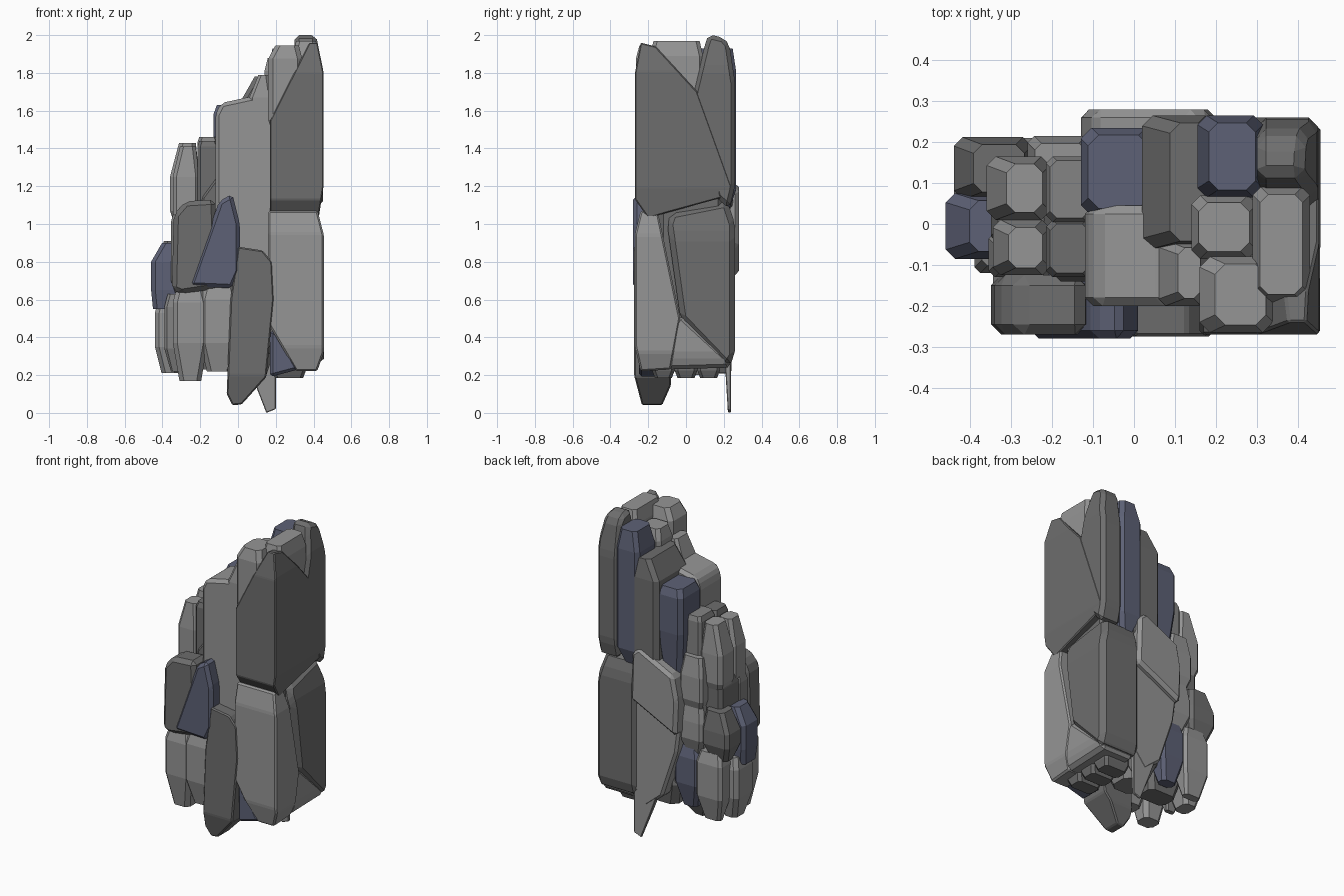
import bpy, bmesh


def paint(name, r, g, b):
    m = bpy.data.materials.new(name)
    m.diffuse_color = (r, g, b, 1)
    return m


blue = paint("slate_blue", 0.11, 0.12, 0.18)
light = paint("light_stone", 0.3, 0.3, 0.3)
mid = paint("mid_stone", 0.23, 0.23, 0.23)
dark = paint("dark_stone", 0.155, 0.155, 0.155)


def finish(bm, name, tint):
    bmesh.ops.recalc_face_normals(bm, faces=bm.faces)
    me = bpy.data.meshes.new(name)
    bm.to_mesh(me)
    bm.free()
    ob = bpy.data.objects.new(name, me)
    bpy.context.collection.objects.link(ob)
    me.materials.append(tint)
    return ob


def slab(name, axis, lo, hi, pts, bevel, tint, cuts=()):
    """Chipped slab: outline (u, z) extruded along y (u = x) or x (u = y).
    Each cut (point, normal) shears off the stone on the normal's side."""
    bm = bmesh.new()
    ends = []
    for d in (lo, hi):
        ends.append([bm.verts.new((u, d, z) if axis == 'y' else (d, u, z)) for u, z in pts])
        bm.faces.new(ends[-1])
    n = len(pts)
    for i in range(n):
        j = (i + 1) % n
        bm.faces.new((ends[0][i], ends[0][j], ends[1][j], ends[1][i]))
    for co, no in cuts:
        bmesh.ops.bisect_plane(bm, geom=bm.verts[:] + bm.edges[:] + bm.faces[:],
                               plane_co=co, plane_no=no, clear_outer=True)
        bmesh.ops.holes_fill(bm, edges=[e for e in bm.edges if e.is_boundary], sides=0)
    ob = finish(bm, name, tint)
    mod = ob.modifiers.new("chipped_edges", 'BEVEL')
    mod.width = bevel
    mod.segments = 1
    mod.limit_method = 'NONE'


def rock(name, x, y, z, tint, low=0.035, high=0.018, cap=0.07, foot=0.1, west=0.0):
    """Upright eight-sided rock, narrowed by low / high at its ends;
    west slopes the top of the -x side further in."""
    bm = bmesh.new()
    c = min(x[1] - x[0], y[1] - y[0]) * 0.14
    rings = []
    for h, s, w in ((z[0], low, 0), (z[0] + foot, 0, 0), (z[1] - cap, 0, 0), (z[1], high, west)):
        a, b, p, q = x[0] + s + w, x[1] - s, y[0] + s, y[1] - s
        k = min(c, (b - a) * 0.3, (q - p) * 0.3)
        ring = [(a + k, p), (b - k, p), (b, p + k), (b, q - k),
                (b - k, q), (a + k, q), (a, q - k), (a, p + k)]
        rings.append([bm.verts.new((u, v, h)) for u, v in ring])
    bm.faces.new(rings[0])
    bm.faces.new(rings[-1])
    for r, t in zip(rings, rings[1:]):
        for i in range(8):
            bm.faces.new((r[i], r[(i + 1) % 8], t[(i + 1) % 8], t[i]))
    finish(bm, name, tint)


# Right wall, upper half
top_cut = ((0.45, 0, 1.82), (0.97, 0, 0.2))
slab("upper_wall_front", 'x', 0.17, 0.452,
     [(-0.27, 1.13), (-0.2, 1.03), (-0.1, 1.06), (0.23, 1.15), (0.24, 1.2), (0.06, 1.7),
      (-0.16, 1.94), (-0.24, 1.96), (-0.27, 1.8)], 0.025, dark,
     [top_cut, ((0.17, 0, 1.55), (-0.89, 0, 0.45)), ((0.43, 0, 1.05), (0.98, 0, -0.15))])
slab("upper_wall_back", 'x', 0.3, 0.45,
     [(0.035, 1.68), (0.1, 1.95), (0.12, 2.005), (0.2, 1.985), (0.23, 1.95), (0.26, 1.75),
      (0.26, 1.2), (0.23, 1.08), (0.16, 1.14)], 0.025, dark, [top_cut])
rock("wall_crown_front", (0.16, 0.34), (-0.265, -0.08), (1.45, 1.945), light, west=0.02)
rock("wall_crown_middle", (0.29, 0.43), (-0.19, 0.09), (1.5, 1.97), light, cap=0.08)
rock("wall_crown_inner", (0.14, 0.3), (-0.085, 0.07), (1.4, 1.88), light)
rock("wall_column_blue", (0.155, 0.315), (0.065, 0.265), (1.08, 1.93), blue, cap=0.12, west=0.01)
slab("wall_core", 'y', -0.15, 0.2, [(0.2, 0.3), (0.4, 0.3), (0.4, 1.5), (0.2, 1.5)], 0.03, dark)

# Right wall, lower half
slab("lower_wall_front", 'x', 0.16, 0.455,
     [(-0.24, 0.22), (-0.27, 0.35), (-0.27, 0.95), (-0.24, 1.07), (-0.15, 1.07),
      (-0.03, 0.5), (-0.08, 0.23)], 0.035, light,
     [((0.19, -0.27, 0.42), (-0.85, 0, -0.5)), ((0.455, 0, 0.94), (0.97, 0, 0.25)),
      ((0.455, 0, 0.32), (0.94, 0, -0.34))])
slab("lower_wall_back", 'x', 0.17, 0.456,
     [(-0.03, 0.5), (-0.1, 1.0), (-0.08, 1.06), (0.22, 1.12), (0.26, 1.0), (0.26, 0.3),
      (0.22, 0.24)], 0.03, dark, [((0.455, 0, 0.94), (0.97, 0, 0.25))])
slab("wall_foot_wedge", 'x', 0.2, 0.45,
     [(-0.1, 0.23), (0.24, 0.24), (0.22, 0.29), (-0.03, 0.52), (-0.06, 0.48)], 0.02, light,
     [((0.455, 0, 0.32), (0.94, 0, -0.34))])
slab("wall_foot_blue", 'y', -0.25, -0.1,
     [(0.17, 0.19), (0.32, 0.23), (0.22, 0.42), (0.17, 0.44)], 0.015, blue)
for i, y in enumerate((-0.12, 0.0, 0.12)):
    rock(f"wall_underside_{i}", (0.18, 0.36), (y - 0.06, y + 0.06), (0.185, 0.4), dark,
         low=0.015, cap=0.05, foot=0.04)

# Central pillar
slab("pillar_front", 'y', -0.2, 0.045,
     [(-0.12, 0.6), (-0.12, 1.58), (-0.09, 1.64), (0.07, 1.675), (0.2, 1.675), (0.2, 0.6)],
     0.02, light)
rock("pillar_shoulder", (0.06, 0.18), (-0.2, -0.04), (1.2, 1.79), light, cap=0.12, west=0.03)
rock("pillar_back", (0.02, 0.2), (-0.06, 0.265), (1.0, 1.78), dark, cap=0.12, west=0.05)
rock("pillar_back_blue", (-0.13, 0.055), (0.02, 0.235), (0.85, 1.63), blue, low=0.05,
     foot=0.5, cap=0.05)
slab("pillar_foot", 'y', -0.275, -0.08,
     [(-0.06, 0.1), (-0.03, 0.04), (0.02, 0.045), (0.15, 0.19), (0.19, 0.6), (0.18, 0.8),
      (0.13, 0.86), (0.0, 0.88), (-0.04, 0.6)], 0.025, dark,
     [((0, -0.275, 0.2), (0, -0.95, -0.25)), ((0, -0.1, 0.1), (0, 0.9, -0.4))])
slab("core", 'y', -0.14, 0.16,
     [(-0.22, 0.35), (0.3, 0.3), (0.35, 1.5), (0.0, 1.45), (-0.22, 1.15)], 0.04, dark)

# Back plates, the lower one ending in a spike
slab("back_plate_upper", 'y', 0.1, 0.28,
     [(0.2, 0.88), (0.19, 1.18), (0.14, 1.22), (-0.1, 1.1), (-0.13, 0.95), (-0.12, 0.72)],
     0.02, light)
slab("back_plate_lower", 'y', 0.13, 0.24,
     [(0.2, 0.3), (0.2, 0.9), (-0.12, 0.75), (-0.1, 0.6), (0.0, 0.3), (0.12, 0.2)], 0.015, light)
slab("back_spike", 'y', 0.205, 0.238,
     [(0.2, 0.02), (0.2, 0.5), (-0.02, 0.45), (0.08, 0.18), (0.15, 0.0)], 0.004, light,
     [((0, 0.222, 0.0), (0, -0.99, -0.06))])

# Left front cluster
slab("front_chip_blue", 'y', -0.28, -0.1,
     [(-0.26, 0.67), (-0.1, 1.12), (-0.03, 1.16), (0.01, 1.0), (0.01, 0.75), (-0.03, 0.66)],
     0.02, blue)
slab("front_chip_left", 'y', -0.27, -0.125,
     [(-0.35, 0.65), (-0.34, 1.05), (-0.28, 1.12), (-0.12, 1.13), (-0.1, 0.66), (-0.3, 0.63)],
     0.025, dark)
rock("front_foot_left", (-0.345, -0.16), (-0.26, -0.09), (0.17, 0.655), light, foot=0.2)
rock("front_foot_right", (-0.2, 0.0), (-0.265, -0.09), (0.22, 0.67), light, foot=0.15)

# Left steps, top row
rock("step_front", (-0.345, -0.205), (-0.125, 0.01), (0.95, 1.41), light, cap=0.16, west=0.02)
rock("step_back", (-0.36, -0.205), (0.01, 0.165), (0.97, 1.43), light, cap=0.18, west=0.03)
rock("step_inner_front", (-0.215, -0.1), (-0.13, 0.01), (0.95, 1.44), dark, cap=0.03, high=0.01)
rock("step_inner_back", (-0.215, -0.1), (0.005, 0.165), (0.95, 1.46), mid, cap=0.03, high=0.01)
rock("step_back_edge", (-0.26, -0.1), (0.1, 0.215), (0.85, 1.22), light, cap=0.12)

# Left steps, middle row
rock("ledge_blue", (-0.46, -0.3), (-0.085, 0.075), (0.55, 0.9), blue, low=0.01, cap=0.1, west=0.04)
rock("ledge_front", (-0.355, -0.2), (-0.13, -0.02), (0.6, 1.08), mid)
rock("ledge_back", (-0.44, -0.25), (0.06, 0.212), (0.6, 0.91), dark, cap=0.12, west=0.03)
rock("ledge_upper", (-0.35, -0.2), (-0.05, 0.15), (0.75, 1.1), dark)
rock("ledge_back_inner", (-0.26, -0.08), (0.06, 0.21), (0.6, 0.95), light, cap=0.14)

# Left steps, bottom row
rock("left_foot_front", (-0.39, -0.26), (-0.12, -0.02), (0.22, 0.63), mid, foot=0.12)
rock("left_foot_middle", (-0.44, -0.28), (-0.06, 0.12), (0.21, 0.6), light, foot=0.14)
rock("left_foot_back", (-0.39, -0.21), (0.09, 0.21), (0.21, 0.64), light, foot=0.15)
rock("left_foot_back_blue", (-0.22, -0.05), (0.06, 0.2), (0.25, 0.64), blue, foot=0.15)
rock("left_foot_inner", (-0.3, -0.04), (-0.1, 0.1), (0.23, 0.6), dark, foot=0.15)
rock("centre_foot", (-0.06, 0.2), (-0.09, 0.17), (0.2, 0.6), mid, low=0.05, foot=0.15)
